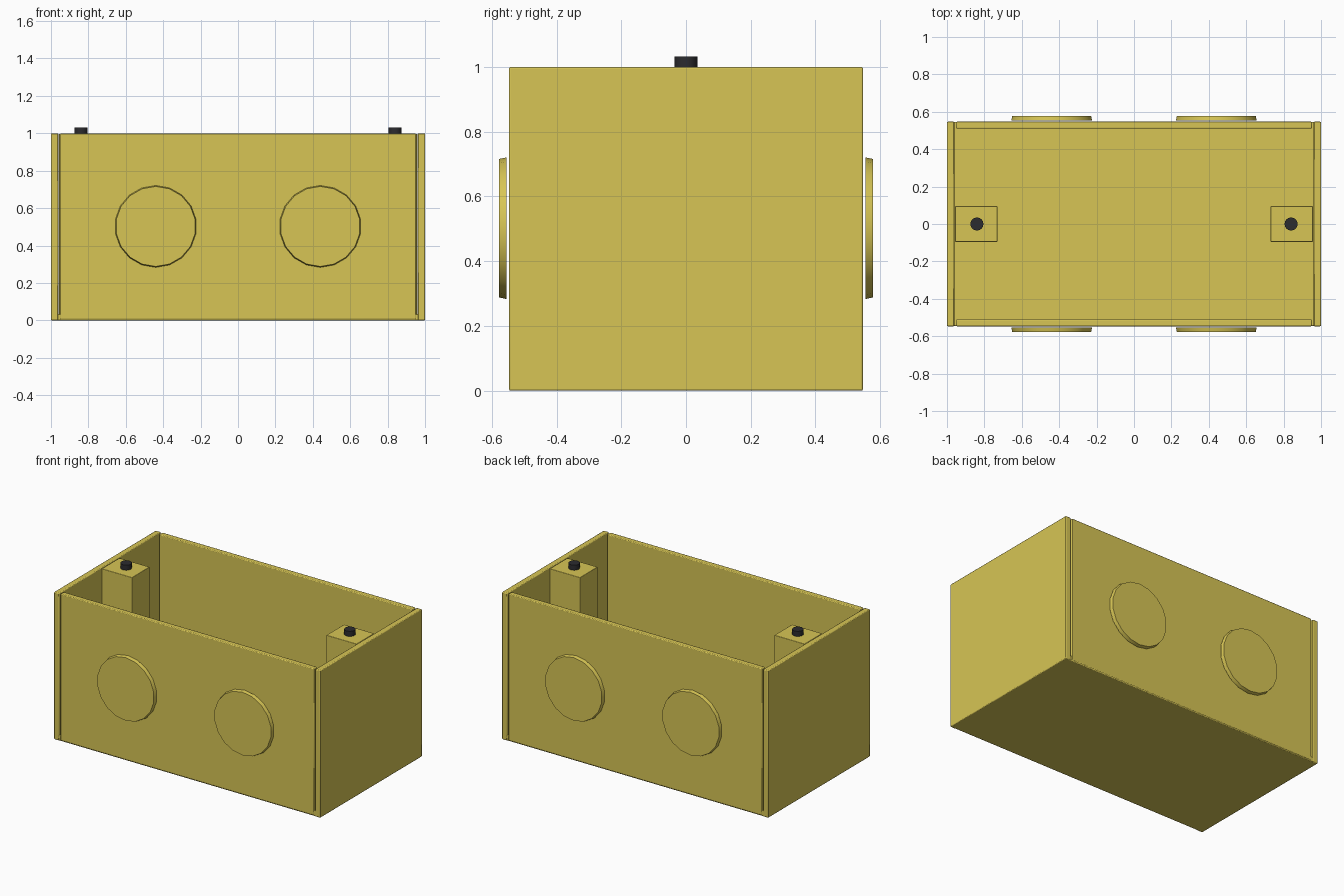
import bpy
import math

cube = bpy.data.objects.get("Cube")
if cube:
    bpy.data.objects.remove(cube, do_unlink=True)


def make_material(name, color):
    mat = bpy.data.materials.new(name)
    mat.use_nodes = True
    mat.diffuse_color = color
    mat.node_tree.nodes["Principled BSDF"].inputs["Base Color"].default_value = color
    return mat


yellow = make_material("mustard yellow", (0.68, 0.56, 0.09, 1))
black = make_material("screw black", (0.025, 0.025, 0.028, 1))


def finish(obj, name, mat, bevel):
    obj.name = name
    obj.data.materials.append(mat)
    if bevel:
        mod = obj.modifiers.new("edge bevel", "BEVEL")
        mod.width = bevel
        mod.segments = 2
        mod.limit_method = "ANGLE"
    bpy.ops.object.shade_smooth_by_angle(angle=math.radians(30))
    return obj


def box(name, low, high, mat, bevel=0.005):
    center = [(a + b) / 2 for a, b in zip(low, high)]
    bpy.ops.mesh.primitive_cube_add(size=1, location=center)
    obj = bpy.context.object
    obj.scale = [b - a for a, b in zip(low, high)]
    bpy.ops.object.transform_apply(location=False, rotation=False, scale=True)
    return finish(obj, name, mat, bevel)


def disc(name, sides, r_base, r_tip, depth, center, mat, tilt=0):
    bpy.ops.mesh.primitive_cone_add(vertices=sides, radius1=r_base, radius2=r_tip,
                                    depth=depth, location=center, rotation=(tilt, 0, 0))
    return finish(bpy.context.object, name, mat, 0)


# Floor of the open box
box("floor", (-0.99, -0.545, 0), (0.99, 0.545, 0.035), yellow)

for s, side in ((-1, "right"), (1, "left")):
    # End plate, mounting post against it, and its screw
    x1, x2 = sorted((s * 0.961, s))
    box(side + "_end_plate", (x1, -0.547, 0), (x2, 0.547, 1), yellow)
    x1, x2 = sorted((s * 0.73, s * 0.957))
    box(side + "_post", (x1, -0.095, 0.02), (x2, 0.095, 0.997), yellow, 0.003)
    disc(side + "_screw", 16, 0.035, 0.035, 0.07, (s * 0.84, 0, 0.997), black)

for s, face in ((-1, "front"), (1, "back")):
    # Long wall with slim slots left beside the end plates
    y1, y2 = sorted((s * 0.51, s * 0.547))
    box(face + "_wall", (-0.951, y1, 0.005), (0.951, y2, 1), yellow)
    # Raised round knockouts
    for t, side in ((-1, "right"), (1, "left")):
        disc(face + "_" + side + "_knockout", 18, 0.219, 0.214, 0.024,
             (t * 0.44, s * 0.566, 0.502), yellow, -s * math.pi / 2)
